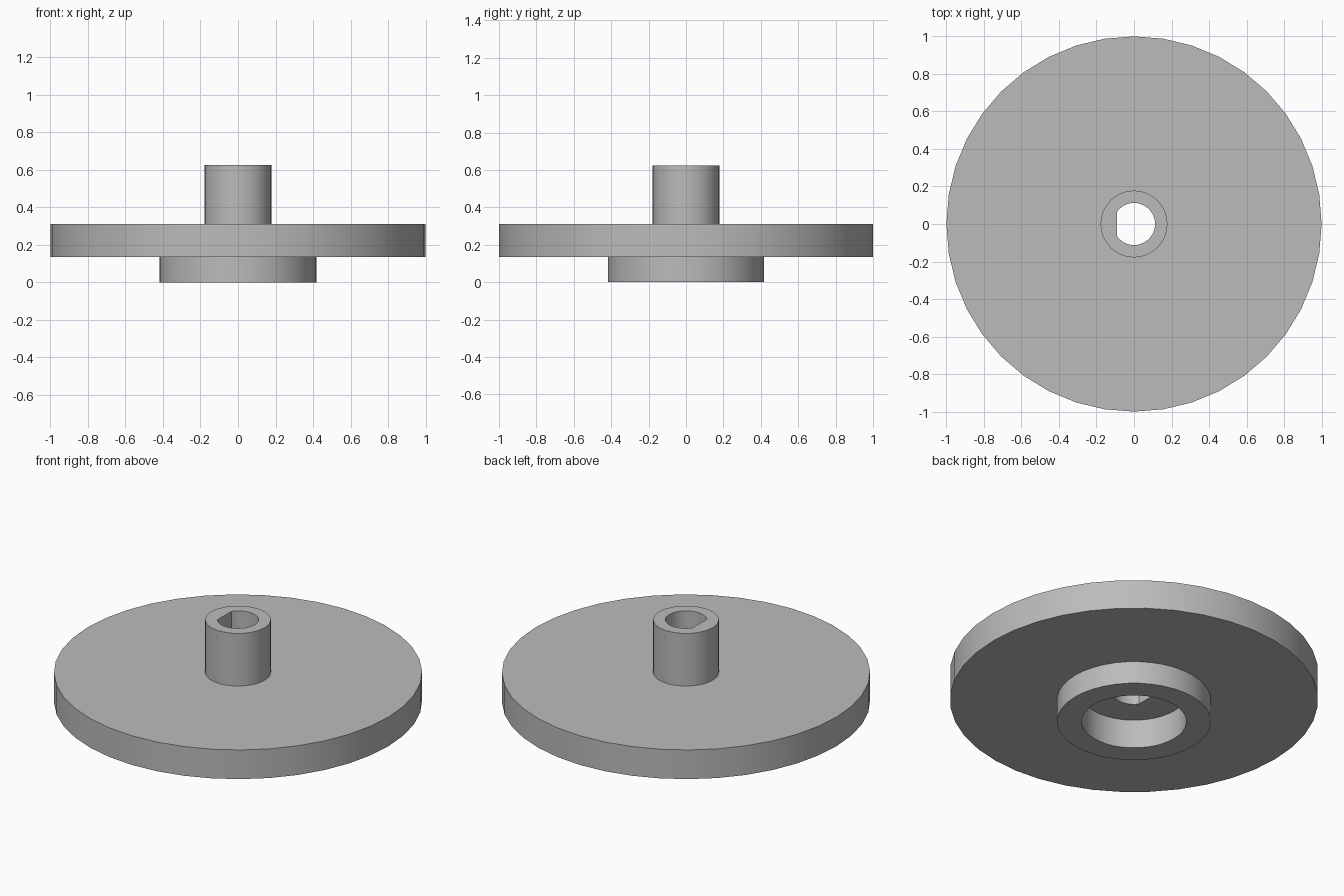
import bpy
import bmesh
import math

cube = bpy.data.objects.get("Cube")
if cube:
    bpy.data.objects.remove(cube, do_unlink=True)

SIDES = 40
DISC_R, COLLAR_R, RECESS_R, SHAFT_R, BORE_R = 1.0, 0.418, 0.285, 0.178, 0.112
FLAT_X = -0.09                      # flat side of the D-shaped bore
DISC_LOW, DISC_HIGH, TOP, RECESS_TOP = 0.135, 0.31, 0.625, 0.173

grey = bpy.data.materials.new("plain_grey")
grey.use_nodes = True
colour = (0.5, 0.5, 0.5, 1)
grey.diffuse_color = colour
grey.node_tree.nodes["Principled BSDF"].inputs["Base Color"].default_value = colour


def lathe(name, profile):
    """Turn a (radius, height) profile about z; the bore radius gets the flat."""
    bm = bmesh.new()
    rings = []
    for radius, z in profile:
        ring = []
        for i in range(SIDES):
            a = math.tau * i / SIDES
            x, y = radius * math.cos(a), radius * math.sin(a)
            if radius == BORE_R:
                x = max(x, FLAT_X)
            ring.append(bm.verts.new((x, y, z)))
        rings.append(ring)
    for low, high in zip(rings, rings[1:]):
        for i in range(SIDES):
            j = (i + 1) % SIDES
            bm.faces.new((low[i], low[j], high[j], high[i]))
    mesh = bpy.data.meshes.new(name)
    bm.to_mesh(mesh)
    bm.free()
    mesh.materials.append(grey)
    obj = bpy.data.objects.new(name, mesh)
    bpy.context.collection.objects.link(obj)
    bpy.ops.object.select_all(action='DESELECT')
    obj.select_set(True)
    bpy.context.view_layer.objects.active = obj
    bpy.ops.object.shade_smooth_by_angle(angle=math.radians(30))


# Bottom collar with its round recess
lathe("collar", [(BORE_R, RECESS_TOP), (RECESS_R, RECESS_TOP), (RECESS_R, 0),
                 (COLLAR_R, 0), (COLLAR_R, DISC_LOW)])
# Wide flat wheel
lathe("disc", [(COLLAR_R, DISC_LOW), (DISC_R, DISC_LOW),
               (DISC_R, DISC_HIGH), (SHAFT_R, DISC_HIGH)])
# Hollow shaft, with the bore running down to the recess
lathe("shaft", [(SHAFT_R, DISC_HIGH), (SHAFT_R, TOP),
                (BORE_R, TOP), (BORE_R, RECESS_TOP)])
